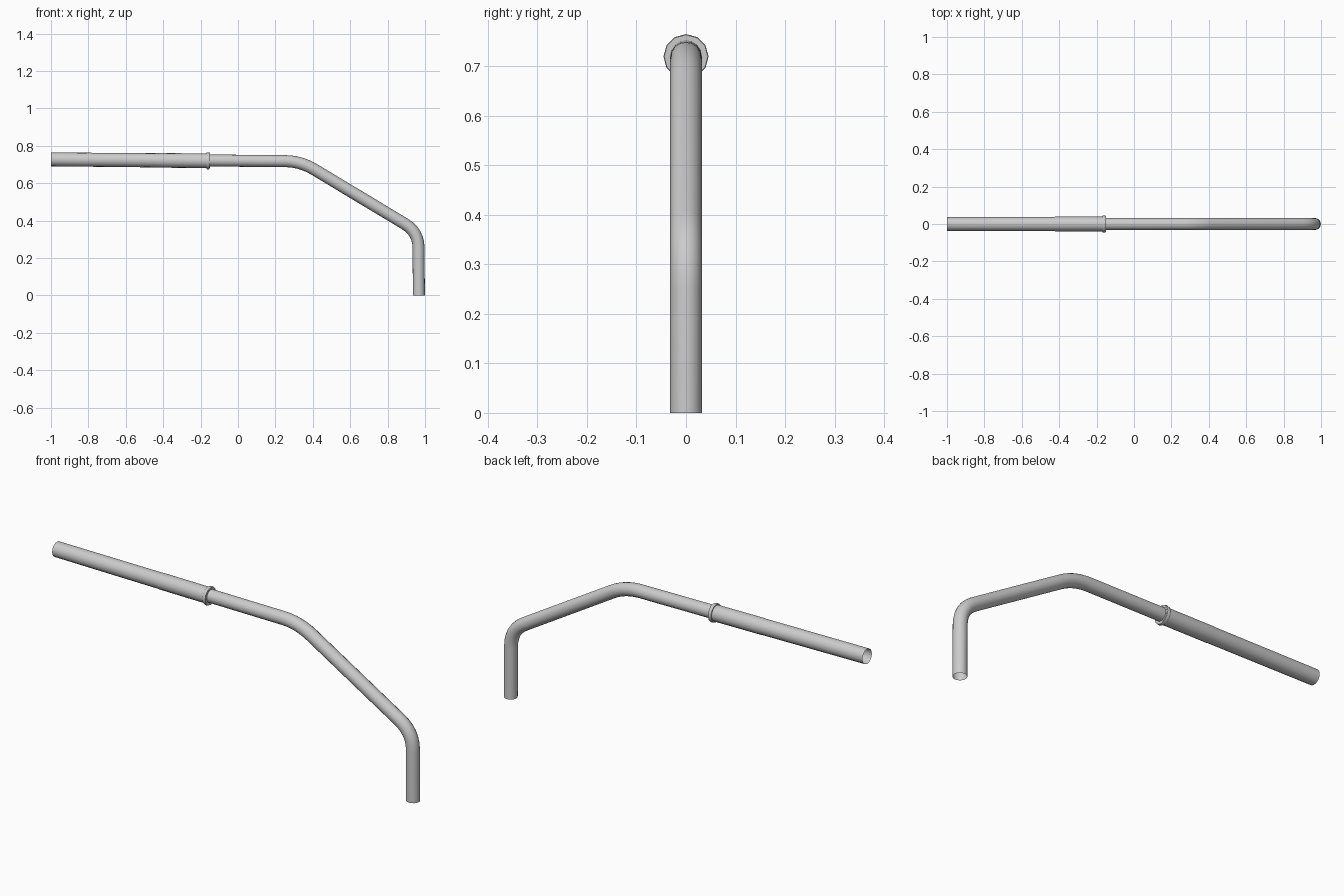
import bpy, bmesh, math
from mathutils import Vector

if "Cube" in bpy.data.objects:
    bpy.data.objects.remove(bpy.data.objects["Cube"])


def sweep(name, stations, sides):
    """Open tube through (point, radius, tangent) stations in the XZ plane."""
    bm = bmesh.new()
    rings = []
    side = Vector((0, 1, 0))
    for p, r, t in stations:
        up = side.cross(t.normalized())
        rings.append([bm.verts.new(p + r * (math.cos(a) * up + math.sin(a) * side))
                      for a in (2 * math.pi * i / sides for i in range(sides))])
    for a, b in zip(rings, rings[1:]):
        for i in range(sides):
            j = (i + 1) % sides
            bm.faces.new((a[i], a[j], b[j], b[i]))
    bmesh.ops.recalc_face_normals(bm, faces=bm.faces)
    me = bpy.data.meshes.new(name)
    bm.to_mesh(me)
    bm.free()
    ob = bpy.data.objects.new(name, me)
    bpy.context.collection.objects.link(ob)
    bpy.ops.object.select_all(action='DESELECT')
    bpy.context.view_layer.objects.active = ob
    ob.select_set(True)
    bpy.ops.object.shade_smooth_by_angle(angle=math.radians(40))
    return ob


def bent_path(corners, radius, cut, steps=6):
    """Straight runs joined by rounded bends that start `cut` before each corner."""
    pts = [Vector((x, 0, z)) for x, z in corners]
    out = [(pts[0], radius, pts[1] - pts[0])]
    for a, b, c in zip(pts, pts[1:], pts[2:]):
        d0, d1 = (b - a).normalized(), (c - b).normalized()
        s, e = b - d0 * cut, b + d1 * cut
        for k in range(steps + 1):
            t = k / steps
            p = s * (1 - t) ** 2 + b * 2 * t * (1 - t) + e * t * t
            out.append((p, radius, d0 * (1 - t) + d1 * t))
    out.append((pts[-1], radius, pts[-1] - pts[-2]))
    return out


def lathe(profile, start, direction):
    """Stations for a turned part on a straight axis: (distance, radius)."""
    return [(start + direction * d, r, direction) for d, r in profile]


# Bent pipe, open at the foot
sweep("bent_pipe", bent_path([(0.967, 0), (0.965, 0.338), (0.335, 0.717), (-0.17, 0.721)],
                             0.032, 0.085), 16)

# Sleeve over the upper end, slightly thicker near the collar, open at the far end
end = Vector((-1, 0, 0.727))
axis = (Vector((-0.16, 0, 0.7195)) - end).normalized()
sweep("sleeve", lathe([(0, 0.037), (0.57, 0.038), (0.58, 0.039), (0.85, 0.039), (0.85, 0.031)],
                      end, axis), 16)

# Collar ring at the sleeve mouth
sweep("collar", lathe([(0.832, 0.038), (0.832, 0.044), (0.835, 0.0455), (0.846, 0.0455),
                       (0.849, 0.044), (0.849, 0.038)], end, axis), 12)
